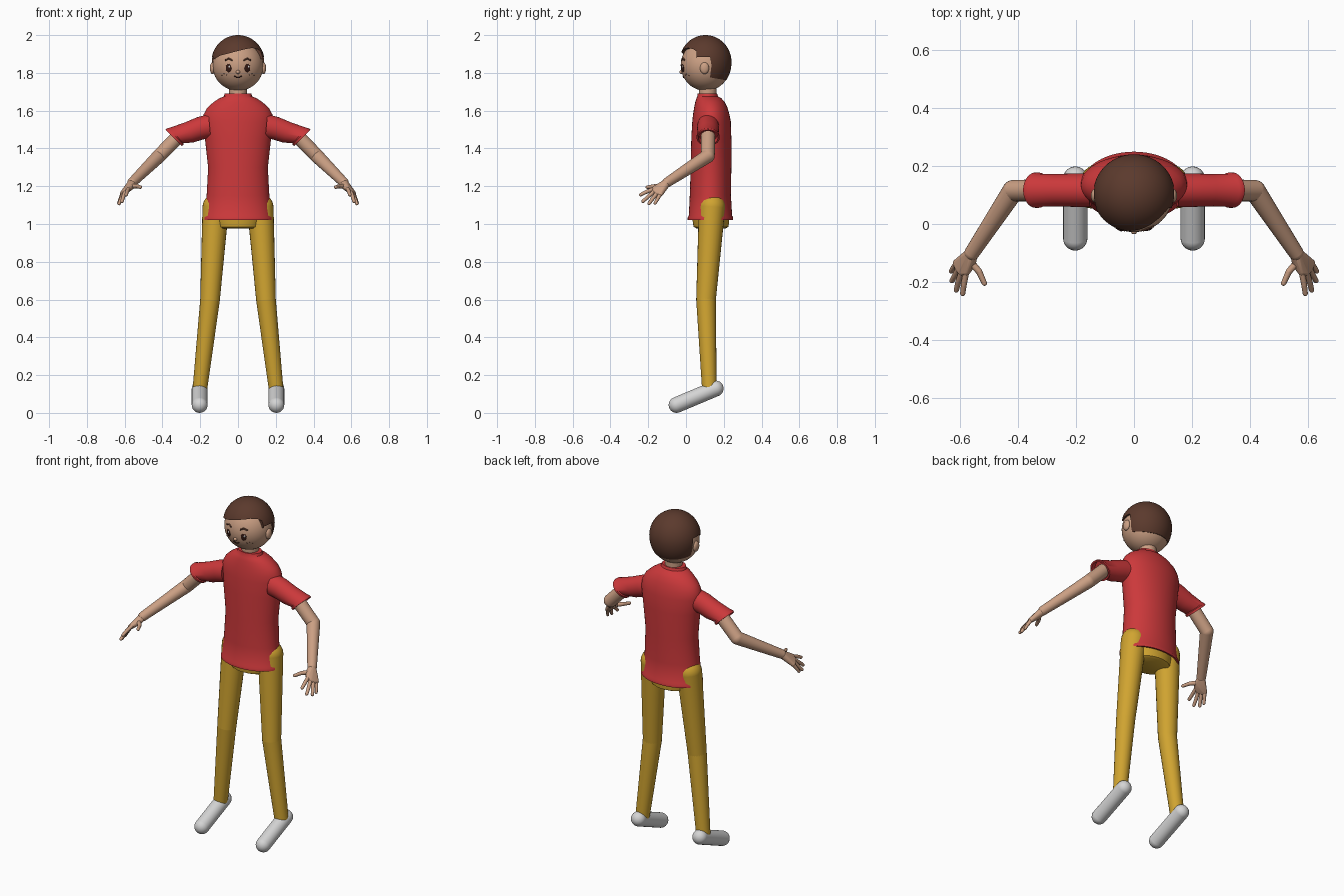
import bpy, bmesh, math
from mathutils import Vector, Matrix

cube = bpy.data.objects.get("Cube")
if cube:
    bpy.data.objects.remove(cube, do_unlink=True)


def material(name, r, g, b):
    m = bpy.data.materials.new(name)
    m.use_nodes = True
    m.diffuse_color = (r, g, b, 1)
    node = m.node_tree.nodes["Principled BSDF"]
    node.inputs["Base Color"].default_value = (r, g, b, 1)
    node.inputs["Roughness"].default_value = 0.7
    return m


SKIN = material("skin", 0.60, 0.35, 0.23)
RED = material("shirt red", 0.60, 0.04, 0.043)
YELLOW = material("trouser yellow", 0.63, 0.37, 0.03)
GREY = material("shoe light grey", 0.66, 0.66, 0.66)
HAIR = material("hair brown", 0.105, 0.042, 0.026)
DARK = material("eye dark brown", 0.035, 0.01, 0.007)
WHITE = material("eye highlight white", 0.9, 0.9, 0.9)


def finish(bm, name, mat, smooth=True):
    bmesh.ops.recalc_face_normals(bm, faces=bm.faces)
    me = bpy.data.meshes.new(name)
    bm.to_mesh(me)
    bm.free()
    me.materials.append(mat)
    ob = bpy.data.objects.new(name, me)
    bpy.context.collection.objects.link(ob)
    if smooth:
        smooth_object(ob)
    return ob


def smooth_object(ob):
    bpy.ops.object.select_all(action='DESELECT')
    ob.select_set(True)
    bpy.context.view_layer.objects.active = ob
    bpy.ops.object.shade_smooth_by_angle(angle=math.radians(40))


def ball(bm, centre, size, seg=24):
    mat = Matrix.Translation(centre) @ Matrix.Diagonal((*size, 1))
    return bmesh.ops.create_uvsphere(bm, u_segments=seg, v_segments=seg // 2, radius=1, matrix=mat)


def limb(name, joints, mat, seg=24):
    """Tapered round segments; each joint is (x, y, z, radius)."""
    bm = bmesh.new()
    for *p, r in joints:
        ball(bm, p, (r, r, r), seg)
    for (*a, ra), (*b, rb) in zip(joints, joints[1:]):
        a, b = Vector(a), Vector(b)
        rot = (b - a).to_track_quat('Z', 'Y').to_matrix().to_4x4()
        bmesh.ops.create_cone(bm, segments=seg, radius1=ra, radius2=rb, depth=(b - a).length,
                              matrix=Matrix.Translation((a + b) / 2) @ rot)
    return finish(bm, name, mat)


def loft(name, rings, mat, seg=48):
    """Skin over ellipses; each ring is (centre, y radius, cross radius, normal)."""
    bm = bmesh.new()
    loops = []
    for c, a, b, n in rings:
        u = Vector((0, 1, 0))
        v = u.cross(Vector(n)).normalized()
        loops.append([bm.verts.new(Vector(c) + u * a * math.cos(t) + v * b * math.sin(t))
                      for t in (math.tau * i / seg for i in range(seg))])
    for p, q in zip(loops, loops[1:]):
        for i in range(seg):
            j = (i + 1) % seg
            bm.faces.new((p[i], p[j], q[j], q[i]))
    bm.faces.new(loops[0])
    bm.faces.new(loops[-1])
    return finish(bm, name, mat)


def upright(profile):
    """Rings from (z, half width, front y, back y)."""
    return [((0, (f + k) / 2, z), (k - f) / 2, w, (0, 0, 1)) for z, w, f, k in profile]


def prism(name, outline, depth):
    """Cutter: closed outline swept along a vector."""
    bm = bmesh.new()
    face = bm.faces.new([bm.verts.new(p) for p in outline])
    top = bmesh.ops.extrude_face_region(bm, geom=[face])["geom"]
    bmesh.ops.translate(bm, vec=depth, verts=[g for g in top if isinstance(g, bmesh.types.BMVert)])
    ob = finish(bm, name, HAIR, False)
    ob.hide_render = True
    return ob


# Shirt body with collar and hem
loft("shirt", upright([
    (1.69, 0.06, 0.07, 0.155), (1.69, 0.07, 0.062, 0.165), (1.675, 0.075, 0.06, 0.17),
    (1.665, 0.1, 0.055, 0.188), (1.645, 0.13, 0.049, 0.205), (1.615, 0.163, 0.043, 0.22),
    (1.58, 0.182, 0.037, 0.23), (1.54, 0.187, 0.033, 0.238), (1.45, 0.175, 0.028, 0.24),
    (1.3, 0.158, 0.025, 0.24), (1.15, 0.166, 0.02, 0.238), (1.045, 0.178, 0.015, 0.244),
    (1.035, 0.185, 0.009, 0.25), (1.02, 0.185, 0.009, 0.25), (1.02, 0.175, 0.018, 0.241),
    (1.05, 0.165, 0.025, 0.23)]), RED)

# Trouser seat
loft("trouser_seat", upright([
    (1.1, 0.14, 0.035, 0.225), (1.03, 0.13, 0.033, 0.23), (0.985, 0.118, 0.04, 0.225),
    (0.977, 0.108, 0.055, 0.21)]), YELLOW)

# Neck and head
limb("neck", [(0, 0.115, 1.62, 0.047), (0, 0.115, 1.76, 0.047)], SKIN)
HC, HR = Vector((0, 0.104, 1.84)), Vector((0.135, 0.132, 0.135))
bm = bmesh.new()
ball(bm, HC, HR, 48)
finish(bm, "head", SKIN)


def on_face(x, z):
    dx, dz = x / HR.x, (z - HC.z) / HR.z
    dy = -math.sqrt(1 - dx * dx - dz * dz)
    p = Vector((x, HC.y + HR.y * dy, z))
    return p, Vector((dx / HR.x, dy / HR.y, dz / HR.z)).normalized()


def face_spot(name, x, z, w, h, mat, lift=0.0, thick=0.004):
    p, n = on_face(x, z)
    bm = bmesh.new()
    ball(bm, (0, 0, 0), (w, h, thick), 20)
    bm.transform(Matrix.Translation(p + n * lift) @ n.to_track_quat('Z', 'Y').to_matrix().to_4x4())
    finish(bm, name, mat)


def face_line(name, points, r, mat):
    limb(name, [(*on_face(x, z)[0], r) for x, z in points], mat, 10)


# Face
face_spot("nose", 0, 1.805, 0.011, 0.01, SKIN, 0.002, 0.01)
face_line("mouth", [(-0.017, 1.783), (-0.009, 1.777), (0, 1.775), (0.009, 1.777), (0.017, 1.783)], 0.0032, DARK)
for side, s in (("left", 1), ("right", -1)):
    face_spot(side + "_eye", s * 0.05, 1.825, 0.016, 0.022, DARK)
    face_spot(side + "_eye_highlight", s * 0.05 + 0.005, 1.833, 0.005, 0.006, WHITE, 0.003, 0.002)
    face_line(side + "_eyebrow", [(s * 0.032, 1.868), (s * 0.048, 1.876), (s * 0.066, 1.868)], 0.0045, HAIR)
    for i, (x, z) in enumerate([(0.06, 1.788), (0.073, 1.794), (0.084, 1.786)]):
        face_spot(f"{side}_freckle_{i + 1}", s * x, z, 0.003, 0.003, HAIR, 0, 0.002)
    bm = bmesh.new()
    ball(bm, (s * 0.135, 0.098, 1.825), (0.014, 0.024, 0.031))
    finish(bm, side + "_ear", SKIN)

# Hair cap, cut along the fringe and around the ears
bm = bmesh.new()
ball(bm, (0, 0, 0), (1, 1, 1), 64)
for v in bm.verts:
    v.co = (v.co.x * 0.141, 0.103 + v.co.y * 0.138, 1.857 + v.co.z * (0.143 if v.co.z > 0 else 0.16))
hair = finish(bm, "hair", HAIR)
fringe = [(-0.3, 1.5), (0.3, 1.5), (0.3, 1.86), (0.138, 1.885), (0.125, 1.91), (0.105, 1.926),
          (0.075, 1.932), (0.035, 1.925), (-0.03, 1.908), (-0.09, 1.893), (-0.13, 1.872), (-0.3, 1.85)]
sides = [(-0.4, 1.45), (0.4, 1.45), (0.4, 1.763), (0.2, 1.763), (0.127, 1.776), (0.135, 1.84),
         (0.128, 1.883), (0.058, 1.883), (0.054, 1.87), (-0.4, 1.87)]
cutters = [prism("fringe_cutter", [(x, -0.3, z) for x, z in fringe], (0, 0.355, 0)),
           prism("side_cutter", [(-0.4, y, z) for y, z in sides], (0.8, 0, 0))]
for cutter in cutters:
    mod = hair.modifiers.new("cut", 'BOOLEAN')
    mod.operation, mod.solver, mod.object = 'DIFFERENCE', 'EXACT', cutter
    bpy.context.view_layer.objects.active = hair
    bpy.ops.object.modifier_apply(modifier=mod.name)
    bpy.data.objects.remove(cutter, do_unlink=True)
smooth_object(hair)

# Arms, hands, legs and shoes
fingers = {
    "thumb": [(0.562, -0.135, 1.2, 0.013), (0.535, -0.165, 1.2, 0.011), (0.517, -0.205, 1.195, 0.009)],
    "index_finger": [(0.58, -0.165, 1.188, 0.011), (0.588, -0.21, 1.17, 0.01), (0.592, -0.24, 1.155, 0.009)],
    "middle_finger": [(0.595, -0.165, 1.175, 0.011), (0.607, -0.2, 1.145, 0.01), (0.614, -0.228, 1.12, 0.009)],
    "ring_finger": [(0.605, -0.152, 1.165, 0.011), (0.62, -0.18, 1.13, 0.01), (0.629, -0.196, 1.108, 0.009)],
    "little_finger": [(0.612, -0.135, 1.16, 0.011), (0.625, -0.152, 1.13, 0.009), (0.632, -0.164, 1.11, 0.008)]}
for side, s in (("left", 1), ("right", -1)):
    def flip(joints):
        return [(s * x, *rest) for x, *rest in joints]

    # Sleeve with a raised cuff and hollow end
    loft(side + "_sleeve", [((s * x, 0.117, z), a, b, (s, 0, -slope)) for x, z, a, b, slope in [
        (0.15, 1.518, 0.058, 0.062, 0.1), (0.2, 1.507, 0.058, 0.061, 0.2), (0.26, 1.484, 0.056, 0.058, 0.5),
        (0.327, 1.468, 0.056, 0.056, 0.95), (0.331, 1.464, 0.061, 0.061, 1),
        (0.34, 1.456, 0.061, 0.061, 1), (0.34, 1.456, 0.052, 0.052, 1), (0.32, 1.472, 0.048, 0.048, 1)]], RED)
    limb(side + "_arm", flip([(0.3, 0.117, 1.48, 0.038), (0.418, 0.115, 1.36, 0.037),
                              (0.56, -0.1, 1.22, 0.026)]), SKIN)
    # Palm wrapped around wrist and knuckles
    bm = bmesh.new()
    ball(bm, (s * 0.562, -0.103, 1.217), (0.022, 0.022, 0.022), 16)
    for name, joints in fingers.items():
        x, y, z, r = joints[0]
        ball(bm, (s * x, y, z), (r + 0.003,) * 3, 12)
    hull = bmesh.ops.convex_hull(bm, input=bm.verts)
    bmesh.ops.delete(bm, geom=list({g for g in hull["geom_interior"] if isinstance(g, bmesh.types.BMVert)}),
                     context='VERTS')
    finish(bm, side + "_palm", SKIN)
    for name, joints in fingers.items():
        limb(f"{side}_{name}", flip(joints), SKIN, 12)
    limb(side + "_trouser_leg", flip([(0.118, 0.138, 1.09, 0.07), (0.148, 0.106, 0.6, 0.052),
                                      (0.2, 0.123, 0.14, 0.039)]), YELLOW)
    limb(side + "_shoe", flip([(0.203, 0.157, 0.129, 0.042), (0.203, -0.05, 0.042, 0.042)]), GREY)
